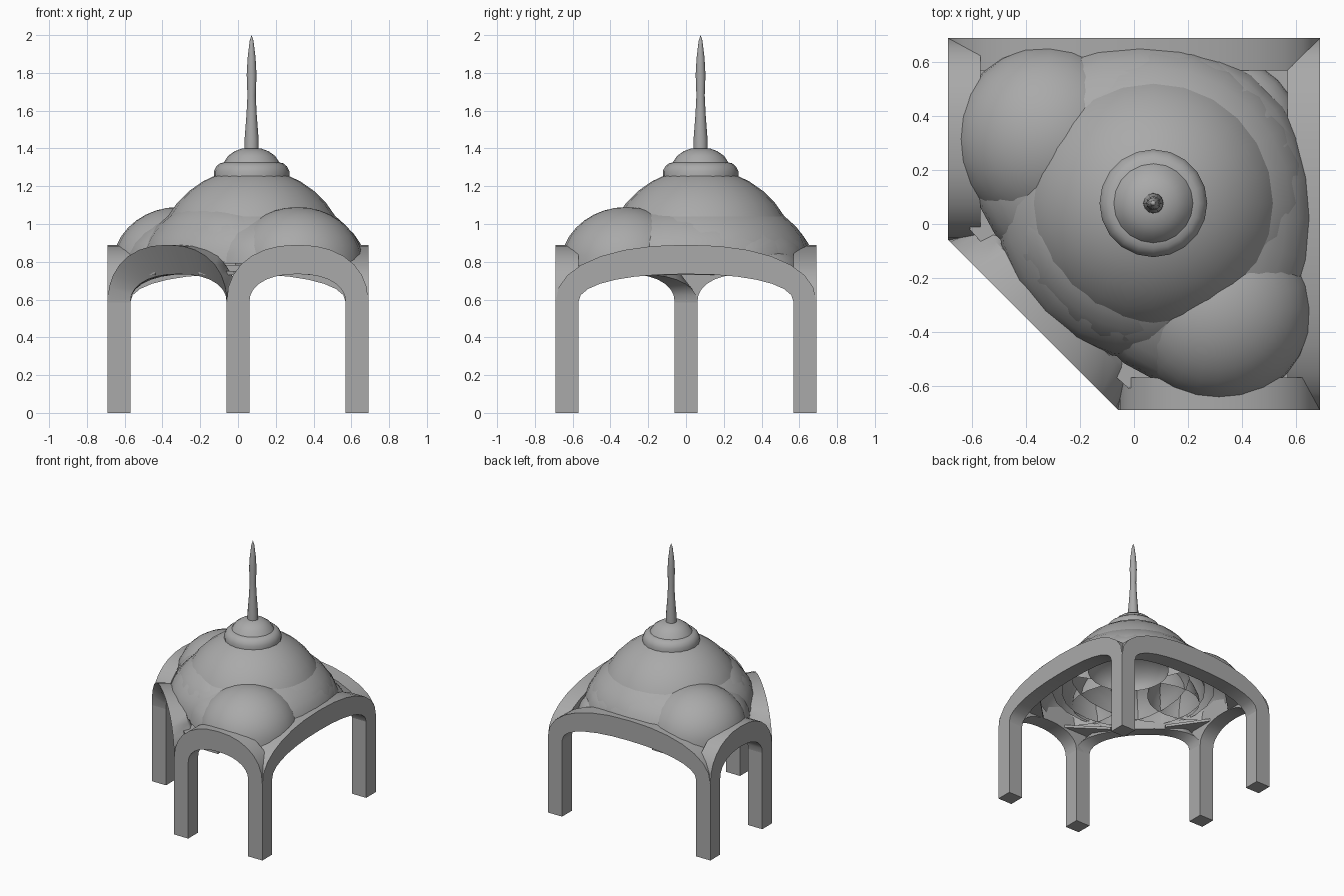
import bpy, bmesh, math
from mathutils import Vector

cube = bpy.data.objects.get("Cube")
if cube:
    bpy.data.objects.remove(cube)

stone = bpy.data.materials.new("grey_stone")
stone.use_nodes = True
GREY = (0.4, 0.4, 0.4, 1)
stone.diffuse_color = GREY
stone.node_tree.nodes["Principled BSDF"].inputs["Base Color"].default_value = GREY

OUT, COL = 0.69, 0.12           # half plan width, column thickness
INN = OUT - COL
SPRING, RISE, SOFFIT = 0.585, 0.305, 0.15
AXIS = Vector((0.072, 0.077, 0))


def finish(name, bm, angle=35):
    bmesh.ops.remove_doubles(bm, verts=bm.verts, dist=1e-5)
    bmesh.ops.recalc_face_normals(bm, faces=bm.faces)
    mesh = bpy.data.meshes.new(name)
    bm.to_mesh(mesh)
    bm.free()
    mesh.materials.append(stone)
    obj = bpy.data.objects.new(name, mesh)
    bpy.context.collection.objects.link(obj)
    bpy.ops.object.select_all(action='DESELECT')
    obj.select_set(True)
    bpy.context.view_layer.objects.active = obj
    bpy.ops.object.shade_smooth_by_angle(angle=math.radians(angle))
    return obj


def column(name, x, y):
    bm = bmesh.new()
    bmesh.ops.create_cube(bm, size=1)
    for v in bm.verts:
        v.co = (x + v.co.x * COL, y + v.co.y * COL, (v.co.z + 0.5) * SPRING)
    finish(name, bm)


def rail(start, end, rise, steps=14):
    """Rounded arch curve between two plan points."""
    a, b = Vector((*start, SPRING)), Vector((*end, SPRING))
    pts = []
    for i in range(steps + 1):
        t = math.pi * i / steps
        u = -math.copysign(abs(math.cos(t)) ** 0.9, math.cos(t))
        p = a.lerp(b, (u + 1) / 2)
        p.z += rise * abs(math.sin(t)) ** 0.9
        pts.append(p)
    return pts


def loft(name, rails):
    """Join four rails into a bar with closed ends."""
    bm = bmesh.new()
    rows = [[bm.verts.new(p) for p in r] for r in rails]
    for k, row in enumerate(rows):
        nxt = rows[(k + 1) % len(rows)]
        for i in range(len(row) - 1):
            bm.faces.new((row[i], row[i + 1], nxt[i + 1], nxt[i]))
    for end in (0, -1):
        bm.faces.new([r[end] for r in rows])
    finish(name, bm)


def straight_arch(name, p, q):
    p, q = Vector(p), Vector(q)
    along = (q - p).normalized() * COL
    inward = Vector((-along.y, along.x))
    if inward.dot(p + q) > 0:
        inward = -inward
    loft(name, [rail(p, q, RISE),
                rail(p + along, q - along, SOFFIT),
                rail(p + along + inward, q - along + inward, SOFFIT),
                rail(p + inward, q + inward, RISE)])


def corner_web(name, points):
    """Thin plate filling the roof behind a column."""
    bm = bmesh.new()
    face = bm.faces.new([bm.verts.new((x, y, 0.73)) for x, y in points])
    top = bmesh.ops.extrude_face_region(bm, geom=[face])["geom"]
    bmesh.ops.translate(bm, vec=(0, 0, 0.02),
                        verts=[g for g in top if isinstance(g, bmesh.types.BMVert)])
    finish(name, bm)


def revolve(name, profile, centre, sides=24, angle=35):
    bm = bmesh.new()
    vs = [bm.verts.new((r, 0, z)) for r, z in profile]
    es = [bm.edges.new(pair) for pair in zip(vs, vs[1:])]
    bmesh.ops.spin(bm, geom=vs + es, cent=(0, 0, 0),
                   axis=(0, 0, 1), angle=math.tau, steps=sides)
    obj = finish(name, bm, angle)
    obj.location = (centre[0], centre[1], 0)
    return obj


def dome(name, centre, base, radius, height):
    arc = [math.pi / 2 * i / 9 for i in range(10)]
    return revolve(name, [(radius * math.cos(t), base + height * math.sin(t)) for t in arc],
                   centre, 24, 60)


def oval_dome(name, centre, base, depth, width, height, turn):
    obj = dome(name, centre, base, 1, height)
    obj.scale = (depth, width, 1)
    obj.rotation_euler.z = turn


# Columns on a square plan with one cut corner
MID = OUT - COL / 2
HALF = COL / 2
for name, x, y in (("back_right_column", -MID, MID), ("back_left_column", MID, MID),
                   ("front_left_column", MID, -MID), ("front_middle_column", 0, -MID),
                   ("right_middle_column", -MID, 0)):
    column(name, x, y)

# Four straight arches
straight_arch("back_arch", (-OUT, OUT), (OUT, OUT))
straight_arch("left_arch", (OUT, OUT), (OUT, -OUT))
straight_arch("front_arch", (OUT, -OUT), (-HALF, -OUT))
straight_arch("right_arch", (-OUT, -HALF), (-OUT, OUT))

# Diagonal arch across the cut corner, its face leaning inward below
loft("diagonal_arch", [rail((-OUT, -HALF), (-HALF, -OUT), RISE),
                       rail((-INN, -HALF), (-HALF, -INN), SOFFIT),
                       rail((-INN, HALF), (HALF, -INN), SOFFIT),
                       rail((-INN, -0.01), (-0.01, -INN), RISE)])

# Webs closing the roof behind each column
LEG = INN - 0.2
for name, sx, sy in (("back_right_web", -1, 1), ("back_left_web", 1, 1),
                     ("front_left_web", 1, -1)):
    corner_web(name, [(sx * INN, sy * INN), (sx * LEG, sy * INN), (sx * INN, sy * LEG)])
web = [(-0.61, -0.02), (-0.59, 0.2), (-0.38, -0.1), (-0.44, -0.21)]
corner_web("right_middle_web", web)
corner_web("front_middle_web", [(y, x) for x, y in web])

# Stacked and clustered domes
dome("lower_dome", AXIS, 0.8, 0.585, 0.37)
dome("main_dome", AXIS, 0.78, 0.515, 0.515)
dome("front_corner_dome", (0.315, -0.315), 0.78, 0.35, 0.31)
dome("back_corner_dome", (-0.315, 0.315), 0.78, 0.35, 0.31)
dome("low_corner_dome", (0.33, 0.33), 0.74, 0.29, 0.17)

# Wide oval domes behind the long arches and the cut corner
oval_dome("diagonal_dome", (-0.09, -0.09), 0.8, 0.33, 0.46, 0.33, math.pi / 4)
oval_dome("left_side_dome", (0.2, 0.02), 0.79, 0.475, 0.62, 0.32, 0)
oval_dome("back_side_dome", (0.02, 0.2), 0.79, 0.475, 0.62, 0.32, math.pi / 2)

# Stepped cap and finial
revolve("cap", [(0.2, 1.25), (0.2, 1.28), (0.187, 1.305), (0.168, 1.321), (0.147, 1.326),
                (0.125, 1.36), (0.09, 1.385), (0.05, 1.4), (0, 1.403)], AXIS, 20, 35)
revolve("spire", [(0.038, 1.39), (0.037, 1.45), (0.027, 1.58), (0.022, 1.68), (0.026, 1.79),
                  (0.021, 1.88), (0.01, 1.97), (0, 2.0)], AXIS, 12, 60)
